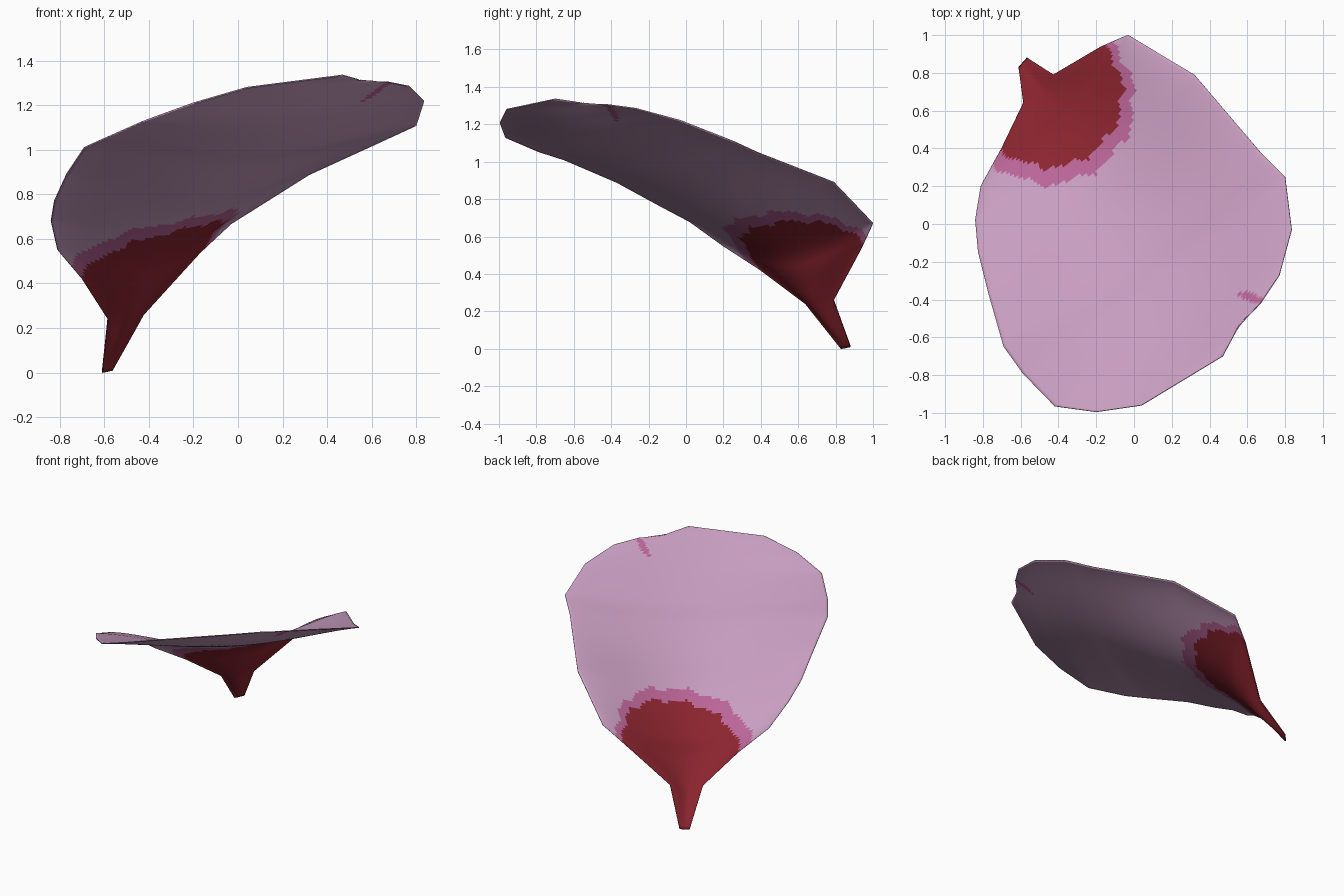
import bpy, bmesh, math
from mathutils import Vector

if "Cube" in bpy.data.objects:
    bpy.data.objects.remove(bpy.data.objects["Cube"])

# Matching points of the left and right rim, from claw to tip, and trough depth
ROWS = [
    ((-.61, .83, .00), (-.565, .88, .01), .00),
    ((-.585, .64, .24), (-.425, .79, .26), .04),
    ((-.70, .40, .42), (-.17, .94, .54), .11),
    ((-.81, .20, .55), (-.03, 1.0, .67), .14),
    ((-.84, .02, .68), (.145, .895, .78), .15),
    ((-.825, -.15, .77), (.32, .79, .89), .15),
    ((-.77, -.37, .89), (.495, .585, .97), .14),
    ((-.69, -.65, 1.01), (.67, .38, 1.05), .11),
    ((-.59, -.79, 1.055), (.80, .25, 1.11), .09),
    ((-.42, -.965, 1.13), (.835, -.03, 1.22), .06),
    ((-.20, -.995, 1.21), (.77, -.27, 1.285), .03),
    ((.04, -.96, 1.28), (.67, -.42, 1.305), .01),
    ((.47, -.70, 1.335), (.56, -.53, 1.31), .00),
]
LEFT = [Vector(r[0]) for r in ROWS]
RIGHT = [Vector(r[1]) for r in ROWS]
DEPTH = [r[2] for r in ROWS]
DOWN = Vector((.33, -.476, -.81))   # outward side of the cup
STEPS, COLS = 8, 96


def linear(pts, i, t):
    return pts[i] * (1 - t) + pts[min(i + 1, len(pts) - 1)] * t


def smooth(pts, i, t):
    """Catmull-Rom interpolation between pts[i] and pts[i + 1]."""
    n = len(pts) - 1
    a, b, c, d = (pts[max(0, min(n, i + k))] for k in (-1, 0, 1, 2))
    return 0.5 * (2 * b + (c - a) * t + (2 * a - 5 * b + 4 * c - d) * t * t
                  + (3 * b - a - 3 * c + d) * t ** 3)


def petal_point(i, t, u):
    """Straight-edged rim that blends into a smooth cupped middle."""
    s = 2 * u - 1
    rim = linear(LEFT, i, t).lerp(linear(RIGHT, i, t), u)
    mid = smooth(LEFT, i, t).lerp(smooth(RIGHT, i, t), u)
    cup = max(0, math.cos(s * math.pi / 2)) ** 1.4
    return rim.lerp(mid, 1 - s ** 4) + DOWN * smooth(DEPTH, i, t) * cup


def material(name, color):
    m = bpy.data.materials.new(name)
    m.diffuse_color = (*color, 1)
    m.use_nodes = True
    m.node_tree.nodes["Principled BSDF"].inputs["Base Color"].default_value = m.diffuse_color
    return m


def color_index(p):
    """Red claw with a ragged magenta border, one small fleck, pink elsewhere."""
    ang = math.atan2(p.y - .69, p.x + .45)
    ragged = .012 * math.sin(11 * ang) + .008 * math.sin(23 * ang + 1)
    if math.hypot(p.x + .45, p.y - .69) < .39 + ragged:
        return 1
    if math.hypot(p.x + .45, p.y - .66) < .45 + ragged:
        return 2
    dx, dy = p.x - .62, p.y + .39
    along, across = dx * .95 - dy * .3, dx * .3 + dy * .95
    return 2 if (along / .07) ** 2 + (across / .022) ** 2 < 1 else 0


# Petal sheet
bm = bmesh.new()
grid = []
for k in range((len(ROWS) - 1) * STEPS + 1):
    i, t = k // STEPS, (k % STEPS) / STEPS
    grid.append([bm.verts.new(petal_point(i, t, c / COLS)) for c in range(COLS + 1)])
for r0, r1 in zip(grid, grid[1:]):
    for c in range(COLS):
        f = bm.faces.new((r0[c], r1[c], r1[c + 1], r0[c + 1]))
        f.material_index = color_index(f.calc_center_median())
        f.smooth = True
mesh = bpy.data.meshes.new("petal")
bm.to_mesh(mesh)
bm.free()
for m in (material("light pink", (.58, .34, .53)),
          material("deep red", (.26, .018, .028)),
          material("magenta", (.49, .13, .31))):
    mesh.materials.append(m)
petal = bpy.data.objects.new("petal", mesh)
bpy.context.collection.objects.link(petal)

# Thin body
shell = petal.modifiers.new("thickness", 'SOLIDIFY')
shell.thickness = .006
shell.offset = 0
bpy.context.view_layer.objects.active = petal
petal.select_set(True)
bpy.ops.object.shade_smooth_by_angle(angle=math.radians(50))
